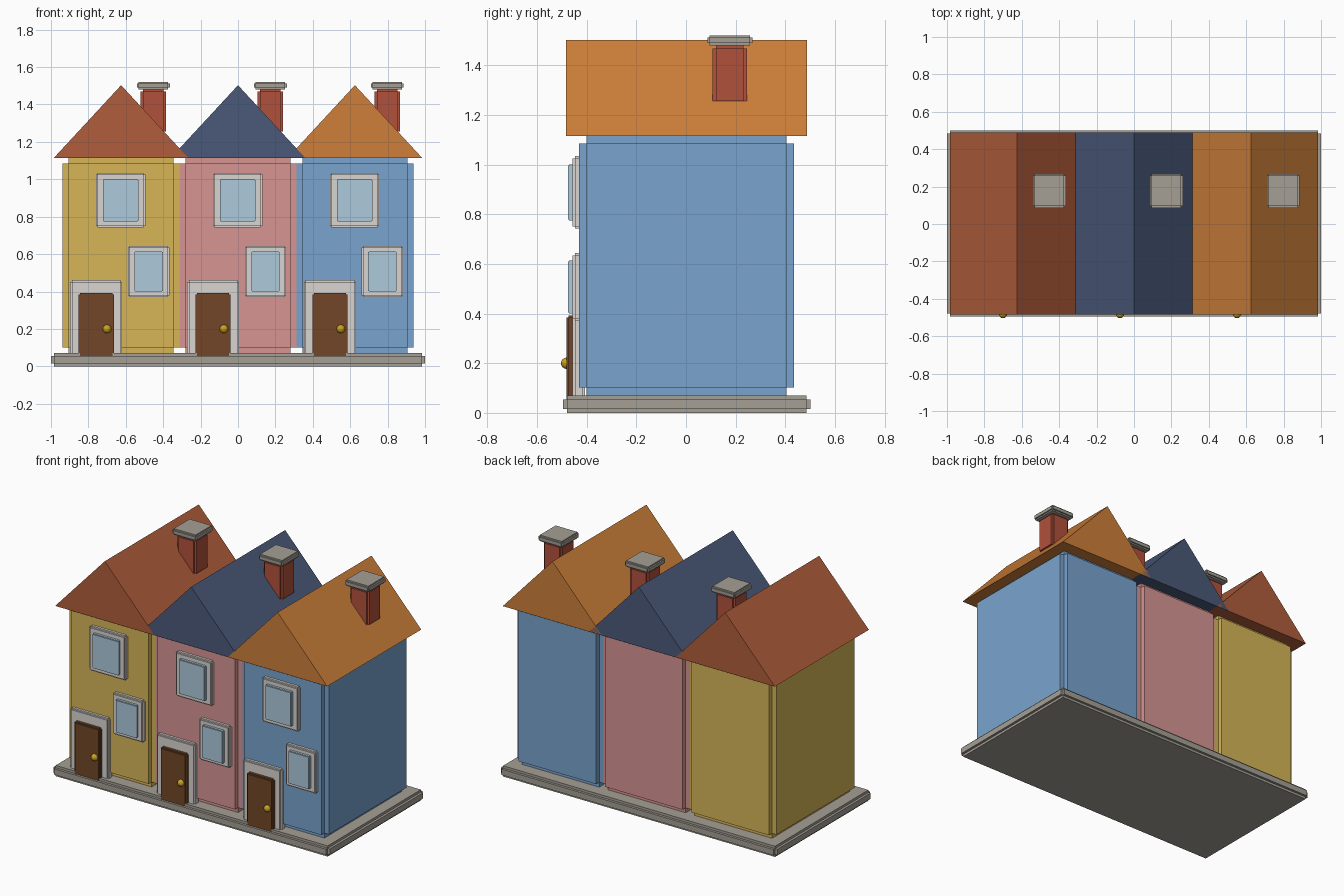
import bpy, bmesh
from mathutils import Matrix, Vector

if "Cube" in bpy.data.objects:
    bpy.data.objects.remove(bpy.data.objects["Cube"])


def material(name, rgb):
    m = bpy.data.materials.new(name)
    m.diffuse_color = tuple((c / 255) ** 2.2 for c in rgb) + (1,)
    m.use_nodes = True
    m.node_tree.nodes["Principled BSDF"].inputs["Base Color"].default_value = m.diffuse_color
    return m


def finish(name, bm, mat):
    bmesh.ops.recalc_face_normals(bm, faces=bm.faces)
    me = bpy.data.meshes.new(name)
    bm.to_mesh(me)
    bm.free()
    ob = bpy.data.objects.new(name, me)
    bpy.context.collection.objects.link(ob)
    me.materials.append(mat)
    return ob


def stepped_box(name, lo, hi, b, mat):
    """Box with notched edges: three crossed boxes, each full length on one axis."""
    lo, hi = Vector(lo), Vector(hi)
    size, mid = hi - lo, (lo + hi) / 2
    bm = bmesh.new()
    for axis in range(3):
        s = [size[i] - (0 if i == axis else 2 * b) for i in range(3)]
        bmesh.ops.create_cube(bm, size=1, matrix=Matrix.Translation(mid) @ Matrix.Diagonal((*s, 1)))
    return finish(name, bm, mat)


def gable_roof(name, cx, mat):
    bm = bmesh.new()
    tri = [bm.verts.new((cx + x, -0.484, z)) for x, z in ((-0.359, 1.115), (0.359, 1.115), (0, 1.503))]
    face = bm.faces.new(tri)
    ext = bmesh.ops.extrude_face_region(bm, geom=[face], use_keep_orig=True)
    verts = [v for v in ext["geom"] if isinstance(v, bmesh.types.BMVert)]
    bmesh.ops.translate(bm, verts=verts, vec=(0, 0.972, 0))
    return finish(name, bm, mat)


def window(name, cx, cz, w, h, gw, gh):
    stepped_box(name + "_frame", (cx - w / 2, -0.457, cz - h / 2), (cx + w / 2, -0.407, cz + h / 2), 0.009, trim)
    stepped_box(name + "_glass", (cx - gw / 2, -0.476, cz - gh / 2), (cx + gw / 2, -0.436, cz + gh / 2), 0.004, glass)


stone = material("stone", (163, 158, 148))
trim = material("trim", (216, 212, 208))
glass = material("glass", (172, 200, 218))
wood = material("wood", (112, 72, 44))
brass = material("brass", (200, 160, 40))
brick = material("brick", (176, 82, 62))

# pavement slab
stepped_box("pavement", (-1, -0.495, 0), (1, 0.501, 0.07), 0.016, stone)

houses = [("left", -0.625, (214, 181, 88), (176, 94, 62)),
          ("middle", 0, (214, 148, 146), (76, 90, 120)),
          ("right", 0.625, (120, 162, 206), (204, 126, 60))]

for side, cx, wall_rgb, roof_rgb in houses:
    # walls and roof
    stepped_box(side + "_walls", (cx - 0.3125, -0.432, 0.07), (cx + 0.3125, 0.436, 1.117), 0.032,
                material(side + "_wall_paint", wall_rgb))
    gable_roof(side + "_roof", cx, material(side + "_roof_tiles", roof_rgb))

    # chimney and its cap
    x = cx + 0.173
    stepped_box(side + "_chimney", (x - 0.068, 0.107, 1.243), (x + 0.068, 0.245, 1.482), 0.013, brick)
    stepped_box(side + "_chimney_cap", (x - 0.088, 0.086, 1.481), (x + 0.088, 0.267, 1.521), 0.009, stone)

    # windows
    window(side + "_upper_window", cx - 0.002, 0.888, 0.264, 0.292, 0.19, 0.226)
    window(side + "_lower_window", cx + 0.147, 0.507, 0.221, 0.273, 0.152, 0.214)

    # door with surround and knob
    x = cx - 0.133
    stepped_box(side + "_door_frame", (x - 0.139, -0.457, 0.02), (x + 0.139, -0.407, 0.461), 0.009, trim)
    stepped_box(side + "_door", (x - 0.094, -0.481, 0.011), (x + 0.094, -0.435, 0.393), 0.008, wood)
    bm = bmesh.new()
    bmesh.ops.create_uvsphere(bm, u_segments=12, v_segments=8, radius=0.023,
                              matrix=Matrix.Translation((cx - 0.075, -0.481, 0.2)))
    knob = finish(side + "_door_knob", bm, brass)
    knob.data.shade_smooth()
